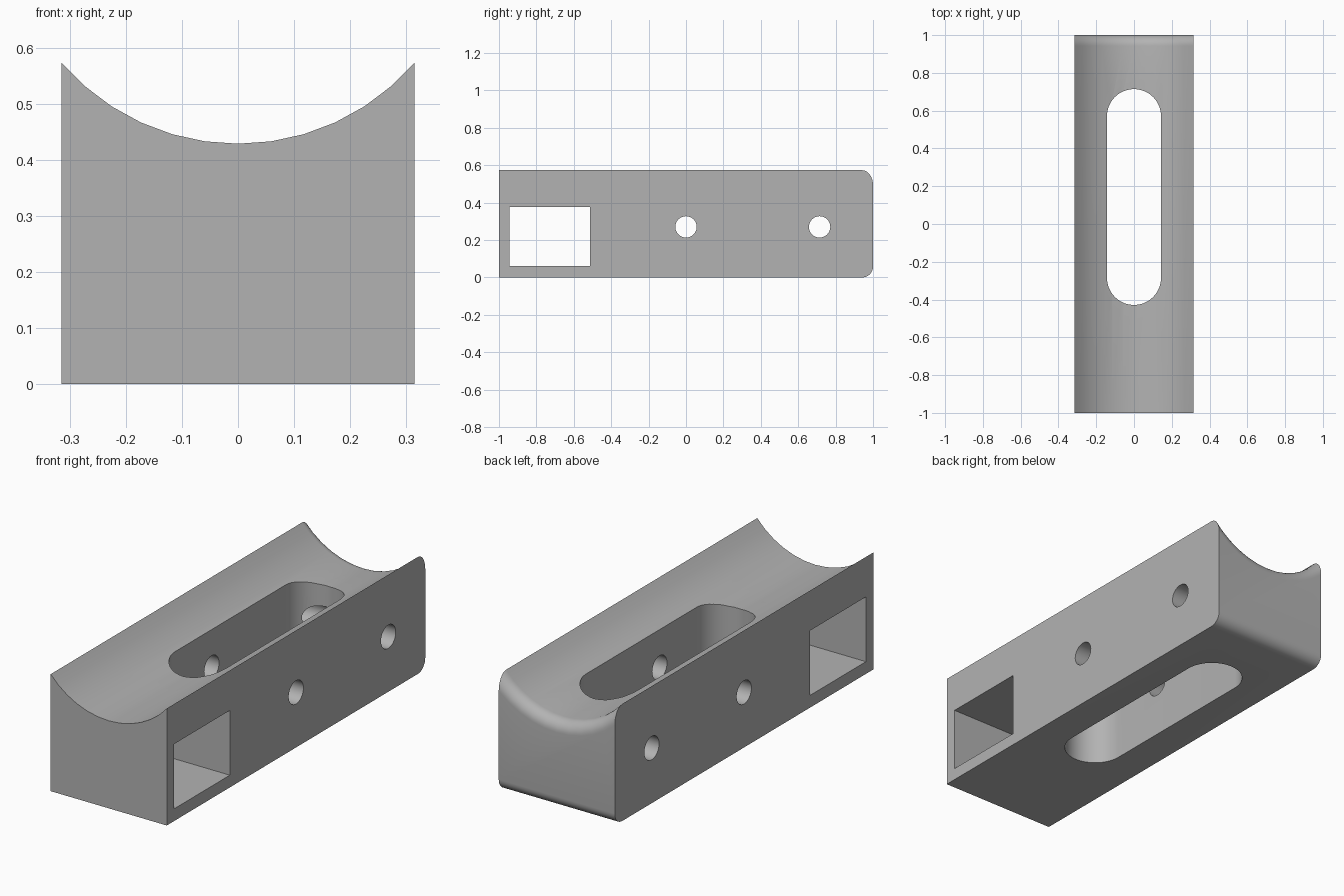
import bpy, bmesh, math
from mathutils import Matrix, Vector

if "Cube" in bpy.data.objects:
    bpy.data.objects.remove(bpy.data.objects["Cube"])

U = 1 / 70                      # drawing unit
HALF_W, HALF_L = 22 * U, 1.0
CRADLE_R, CRADLE_FLOOR = 29 * U, 30 * U
FILLET = 4 * U

grey = bpy.data.materials.new("plain grey")
grey.use_nodes = True
colour = (0.45, 0.45, 0.45, 1)
grey.diffuse_color = colour
grey.node_tree.nodes["Principled BSDF"].inputs["Base Color"].default_value = colour


def prism(name, points, direction, bevel_rule=None):
    """Extrude a closed outline, optionally rounding the edges picked by a rule."""
    bm = bmesh.new()
    face = bm.faces.new([bm.verts.new(p) for p in points])
    out = bmesh.ops.extrude_face_region(bm, geom=[face], use_keep_orig=True)
    moved = [g for g in out["geom"] if isinstance(g, bmesh.types.BMVert)]
    bmesh.ops.translate(bm, verts=moved, vec=Vector(direction))
    bmesh.ops.recalc_face_normals(bm, faces=bm.faces)
    if bevel_rule:
        edges = [e for e in bm.edges if bevel_rule(e)]
        bmesh.ops.bevel(bm, geom=edges, offset=FILLET, offset_type='OFFSET',
                        segments=8, profile=0.5, affect='EDGES')
    mesh = bpy.data.meshes.new(name)
    bm.to_mesh(mesh)
    bm.free()
    mesh.materials.append(grey)
    obj = bpy.data.objects.new(name, mesh)
    bpy.context.collection.objects.link(obj)
    return obj


def arc(radius, start, end, steps):
    angles = [start + (end - start) * i / steps for i in range(steps + 1)]
    return [(radius * math.cos(a), radius * math.sin(a)) for a in angles]


def cut(target, cutter):
    mod = target.modifiers.new("cut", 'BOOLEAN')
    mod.operation, mod.solver, mod.object = 'DIFFERENCE', 'EXACT', cutter
    bpy.context.view_layer.objects.active = target
    bpy.ops.object.modifier_apply(modifier=mod.name)
    bpy.data.objects.remove(cutter)


def back_end_edge(e):
    a, b = (v.co for v in e.verts)
    return min(a.y, b.y) > HALF_L - 0.001 and abs(a.x - b.x) > 0.001


# Block with a hollow cradle top, rounded along the back edges
spread = math.asin(HALF_W / CRADLE_R)
cradle = arc(CRADLE_R, -math.pi / 2 + spread, -math.pi / 2 - spread, 12)
outline = [(-HALF_W, 0), (HALF_W, 0)]
outline += [(x, z + CRADLE_FLOOR + CRADLE_R) for x, z in cradle]
block = prism("cradle_block", [(x, -HALF_L, z) for x, z in outline],
              (0, 2 * HALF_L, 0), back_end_edge)

# Vertical slot with round ends
r = 10 * U
slot = [(x, y + 40 * U) for x, y in arc(r, 0, math.pi, 24)]
slot += [(x, y - 20 * U) for x, y in arc(r, math.pi, 2 * math.pi, 24)]
cut(block, prism("slot_cutter", [(x, y, -0.2) for x, y in slot], (0, 0, 1.2)))

# Cross holes
for y0 in (0, 50 * U):
    ring = arc(4 * U, 0, 2 * math.pi, 32)[:-1]
    cut(block, prism("hole_cutter", [(-0.5, y + y0, z + 0.27) for y, z in ring], (1, 0, 0)))

# Rectangular window through the front end
window = [(-0.943, 0.06), (-0.512, 0.06), (-0.512, 0.377), (-0.943, 0.377)]
cut(block, prism("window_cutter", [(-0.5, y, z) for y, z in window], (1, 0, 0)))

# Smooth curved walls, sharp corners
bpy.ops.object.select_all(action='DESELECT')
block.select_set(True)
bpy.context.view_layer.objects.active = block
bpy.ops.object.shade_smooth_by_angle(angle=math.radians(30))
